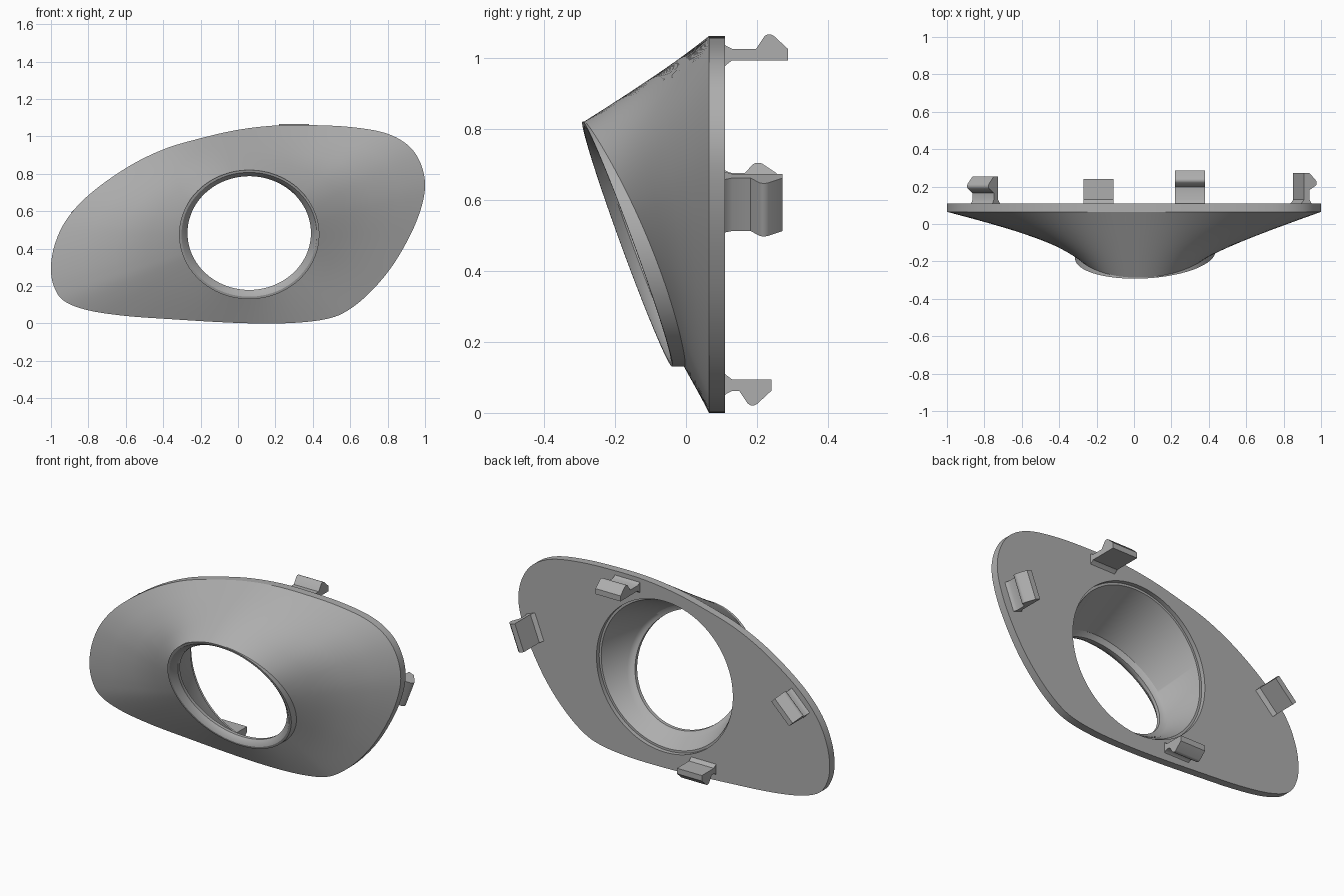
import bpy, bmesh, math
from mathutils import Vector

if "Cube" in bpy.data.objects:
    bpy.data.objects.remove(bpy.data.objects["Cube"])

GREY = (0.42, 0.42, 0.42, 1)
mat = bpy.data.materials.new("grey_plastic")
mat.use_nodes = True
mat.diffuse_color = GREY
mat.node_tree.nodes["Principled BSDF"].inputs["Base Color"].default_value = GREY

RIM_FRONT, RIM_BACK = 0.065, 0.11
CX, CZ = 0.06, 0.475          # centre of the lamp opening


def finish(bm, name, angle):
    bmesh.ops.recalc_face_normals(bm, faces=bm.faces)
    mesh = bpy.data.meshes.new(name)
    bm.to_mesh(mesh)
    bm.free()
    mesh.materials.append(mat)
    obj = bpy.data.objects.new(name, mesh)
    bpy.context.collection.objects.link(obj)
    bpy.ops.object.select_all(action='DESELECT')
    obj.select_set(True)
    bpy.context.view_layer.objects.active = obj
    bpy.ops.object.shade_smooth_by_angle(angle=math.radians(angle))
    return obj


def smooth_loop(points, steps):
    """Closed Catmull-Rom curve through the points."""
    pts = [Vector(p) for p in points]
    n, out = len(pts), []
    for i in range(n):
        a, b, c, d = (pts[(i + k) % n] for k in (-1, 0, 1, 2))
        for s in range(steps):
            t = s / steps
            out.append(0.5 * (2 * b + (c - a) * t + (2 * a - 5 * b + 4 * c - d) * t ** 2
                              + (3 * b - a - 3 * c + d) * t ** 3))
    return out


# Outer contour of the bezel (x, z)
contour = smooth_loop([
    (-1, .3), (-.98, .42), (-.92, .55), (-.8, .685), (-.6, .83), (-.4, .93),
    (-.2, .99), (0, 1.035), (.2, 1.058), (.4, 1.06), (.6, 1.05), (.78, 1.02),
    (.9, .96), (.97, .87), (1, .75), (.98, .62), (.92, .47), (.82, .3),
    (.7, .16), (.58, .065), (.47, .023), (.3, .003), (.1, 0), (-.1, .007),
    (-.35, .022), (-.6, .04), (-.8, .07), (-.93, .12), (-.985, .2)], 8)
angles = [math.atan2(p.y - CZ, p.x - CX) for p in contour]


def tilted(x, z):
    """Slanted plane of the front ring."""
    return -0.165 + 0.05 * (x - CX) - 0.365 * (z - CZ)


def flat_ring(y):
    return [Vector((p.x, y, p.y)) for p in contour]


def hole_ring(y, r):
    return [Vector((CX + r * math.cos(a), y, 0.53 + r * math.sin(a))) for a in angles]


def lip_ring(rx, rz, depth, dz=0.0):
    ring = []
    for a in angles:
        x, z = CX + rx * math.cos(a), CZ + dz + rz * math.sin(a)
        d = depth(math.sin(a)) if callable(depth) else depth
        ring.append(Vector((x, tilted(x, z) + d, z)))
    return ring


# Bezel shell: rim, flared front, slanted lip, inner funnel, flat back
edge = flat_ring(RIM_FRONT)
collar = lip_ring(.375, .345, lambda s: .045 - .015 * s - .025 * s * s)
rings = [flat_ring(RIM_BACK), edge]
rings += [[a.lerp(b, k / 4) for a, b in zip(edge, collar)] for k in (1, 2, 3)]
rings += [collar,
          lip_ring(.375, .345, 0),
          lip_ring(.362, .332, 0),
          lip_ring(.345, .316, .012, .005),
          lip_ring(.330, .304, .03, .008),
          lip_ring(.330, .304, .05, .008),
          lip_ring(.345, .316, .058, .008),
          lip_ring(.360, .332, .075, .01),
          hole_ring(.085, .425),
          hole_ring(.085, .438),
          hole_ring(RIM_BACK, .438)]
bm = bmesh.new()
loops = [[bm.verts.new(v) for v in ring] for ring in rings]
n = len(contour)
for k, a in enumerate(loops):
    b = loops[(k + 1) % len(loops)]
    for i in range(n):
        j = (i + 1) % n
        bm.faces.new((a[i], a[j], b[j], b[i]))
finish(bm, "bezel_shell", 30)


# Snap clips: hooked arm profile swept along the contour tangent
def clip(name, x, z, out_x, out_z, end, width=0.16):
    out = Vector((out_x, 0, out_z)).normalized()
    side = Vector((out.z, 0, -out.x)) * width / 2
    h, base = 0.016, RIM_BACK - 0.005
    profile = [(base, -h - .022), (RIM_BACK + .004, -h - .012), (RIM_BACK + .02, -h),
               (end, -h), (end, h), (end - .04, .053), (end - .048, .057),
               (end - .058, .057), (end - .066, .052), (end - .09, h),
               (RIM_BACK + .02, h), (RIM_BACK + .004, h + .008), (base, h + .016)]
    bm = bmesh.new()
    ends = [[bm.verts.new(Vector((x, y, z)) + out * d + side * s) for y, d in profile]
            for s in (-1, 1)]
    for e in ends:
        bm.faces.new(e)
    m = len(profile)
    for i in range(m):
        j = (i + 1) % m
        bm.faces.new((ends[0][i], ends[0][j], ends[1][j], ends[1][i]))
    finish(bm, name, 35)


clip("top_clip", .30, 1.008, 0, 1, .287)
clip("bottom_clip", -.19, .078, 0, -1, .24)
clip("left_clip", .895, .592, .93, -.36, .272)
clip("right_clip", -.795, .607, -.70, .71, .255)
